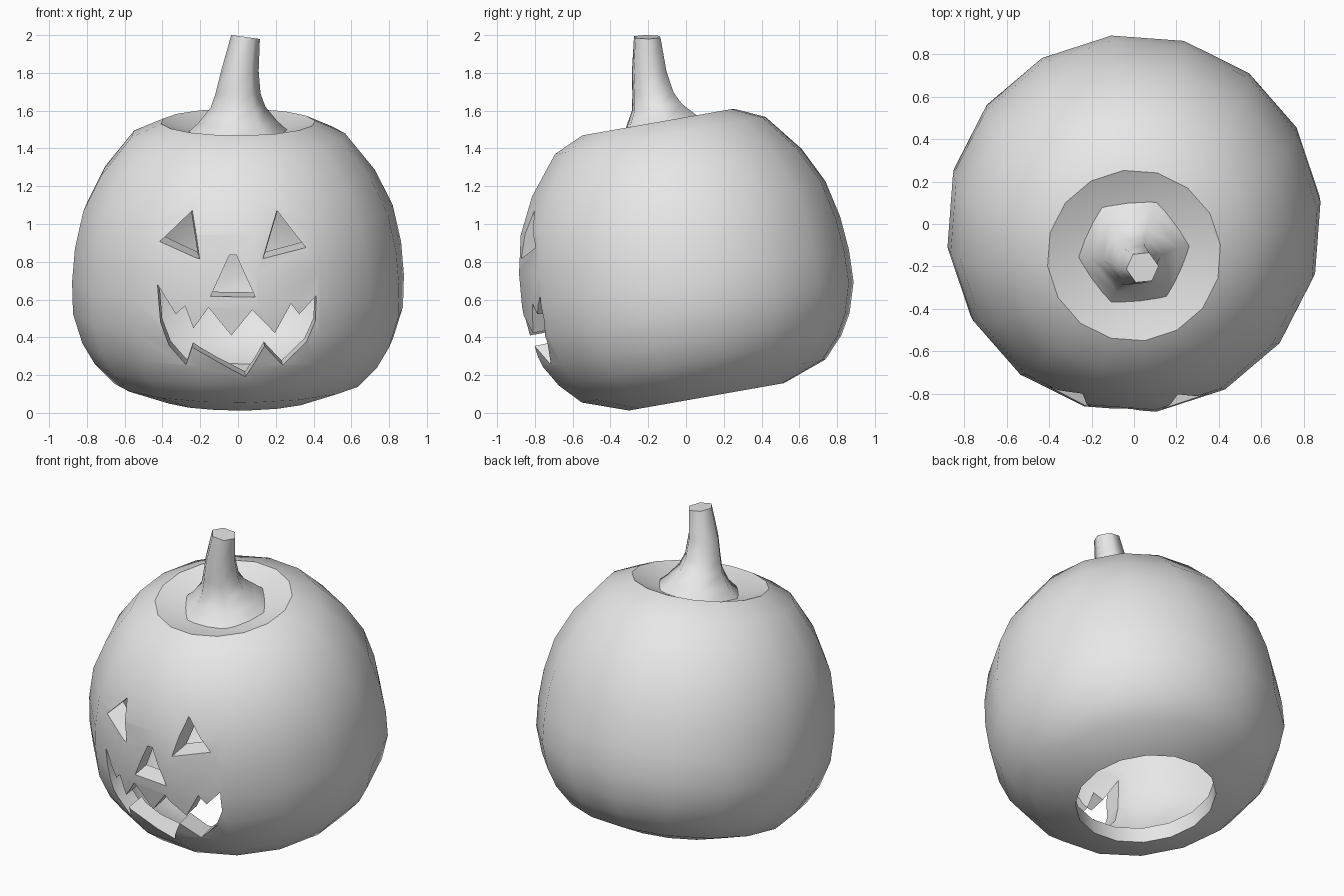
import bpy, bmesh, math
from mathutils import Matrix, Vector

if "Cube" in bpy.data.objects:
    bpy.data.objects.remove(bpy.data.objects["Cube"])

TILT = math.radians(10)
SIDES = 16

grey = bpy.data.materials.new("plain light grey")
grey.use_nodes = True
grey.diffuse_color = (0.8, 0.8, 0.8, 1)
grey.node_tree.nodes["Principled BSDF"].inputs["Base Color"].default_value = (0.8, 0.8, 0.8, 1)


def loft(name, rings):
    """Skin a list of equal vertex rings and cap both ends."""
    bm = bmesh.new()
    loops = [[bm.verts.new(p) for p in ring] for ring in rings]
    n = len(loops[0])
    bm.faces.new(loops[0])
    bm.faces.new(loops[-1])
    for a, b in zip(loops, loops[1:]):
        for i in range(n):
            j = (i + 1) % n
            bm.faces.new((a[i], a[j], b[j], b[i]))
    bmesh.ops.recalc_face_normals(bm, faces=bm.faces)
    mesh = bpy.data.meshes.new(name)
    bm.to_mesh(mesh)
    bm.free()
    mesh.materials.append(grey)
    obj = bpy.data.objects.new(name, mesh)
    bpy.context.collection.objects.link(obj)
    return obj


def circle(r, count, phase):
    for i in range(count):
        a = math.tau * i / count + phase
        yield r * math.cos(a), r * math.sin(a)


def smooth(obj, degrees):
    bpy.ops.object.select_all(action='DESELECT')
    obj.select_set(True)
    bpy.context.view_layer.objects.active = obj
    bpy.ops.object.shade_smooth_by_angle(angle=math.radians(degrees))


# Hollow body: outer wall from the dimple down to the hole, inner wall back up
outer = [(0.02, 1.47), (0.22, 1.48), (0.41, 1.542), (0.57, 1.47), (0.73, 1.27),
         (0.825, 1.08), (0.87, 0.88), (0.885, 0.7), (0.88, 0.53), (0.83, 0.37),
         (0.765, 0.26), (0.66, 0.15), (0.42, 0.065)]
inner = [(0.42, 0.17), (0.6, 0.24), (0.73, 0.4), (0.775, 0.6), (0.76, 0.88),
         (0.63, 1.2), (0.5, 1.37), (0.36, 1.42), (0.02, 1.36)]
body = loft("pumpkin_body", [[(x, y + 0.121, h) for x, y in circle(r, SIDES, math.radians(7))]
                             for r, h in outer + inner])
body.data.transform(Matrix.Rotation(TILT, 4, 'X'))

# Face openings, as front outlines cut through the wall along the tilted axis
left_eye = [(0.135, 0.825), (0.205, 1.07), (0.365, 0.865)]
right_eye = [(-0.425, 0.89), (-0.24, 1.07), (-0.205, 0.82)]
nose = [(-0.145, 0.62), (-0.045, 0.84), (-0.01, 0.84), (0.09, 0.62)]
mouth = [(-0.43, 0.675), (-0.33, 0.52), (-0.28, 0.57), (-0.235, 0.45), (-0.155, 0.565),
         (-0.035, 0.415), (0.075, 0.555), (0.195, 0.425), (0.28, 0.58), (0.325, 0.52),
         (0.415, 0.615), (0.415, 0.48), (0.365, 0.36), (0.24, 0.235), (0.14, 0.355),
         (0.04, 0.17), (-0.245, 0.345), (-0.28, 0.235), (-0.37, 0.34), (-0.415, 0.47)]


def carve(name, outline, taper, surface):
    """Cut an outline through the front wall, narrowing inwards."""
    mid = sum((Vector(p) for p in outline), Vector((0, 0))) / len(outline)
    rings = []
    for y in (-1.15, -0.45):
        scale = 1 - taper * (y - surface)
        rise = (y - surface) * math.tan(TILT)
        pts = [mid + (Vector(p) - mid) * scale for p in outline]
        rings.append([(p.x, y, p.y + rise) for p in pts])
    cutter = loft(name + "_cutter", rings)
    cutter.hide_render = True
    mod = body.modifiers.new(name, 'BOOLEAN')
    mod.operation = 'DIFFERENCE'
    mod.solver = 'EXACT'
    mod.object = cutter
    bpy.context.view_layer.objects.active = body
    bpy.ops.object.modifier_apply(modifier=name)
    bpy.data.objects.remove(cutter)


carve("left_eye", left_eye, 1.0, -0.84)
carve("right_eye", right_eye, 1.0, -0.84)
carve("nose", nose, 0.5, -0.84)
carve("mouth", mouth, 0.2, -0.8)
smooth(body, 40)

# Bent six-sided stem flaring into the dimple: centre, radius, tilt of each ring
stem_rings = [((0, -0.13, 1.46), 0.3, 10), ((0, -0.13, 1.54), 0.21, 10),
              ((0, -0.155, 1.62), 0.145, 8), ((0, -0.175, 1.69), 0.12, 4),
              ((0.01, -0.195, 1.81), 0.1, 0), ((0.04, -0.205, 1.99), 0.077, 0)]
rings = []
for centre, r, tilt in stem_rings:
    turn = Matrix.Rotation(math.radians(tilt), 3, 'X')
    lean = Matrix.Rotation(math.radians(8 if r < 0.08 else 0), 3, 'Y')
    rings.append([Vector(centre) + turn @ lean @ Vector((x, y, 0))
                  for x, y in circle(r, 6, 0.1)])
stem = loft("stem", rings)
smooth(stem, 62)
